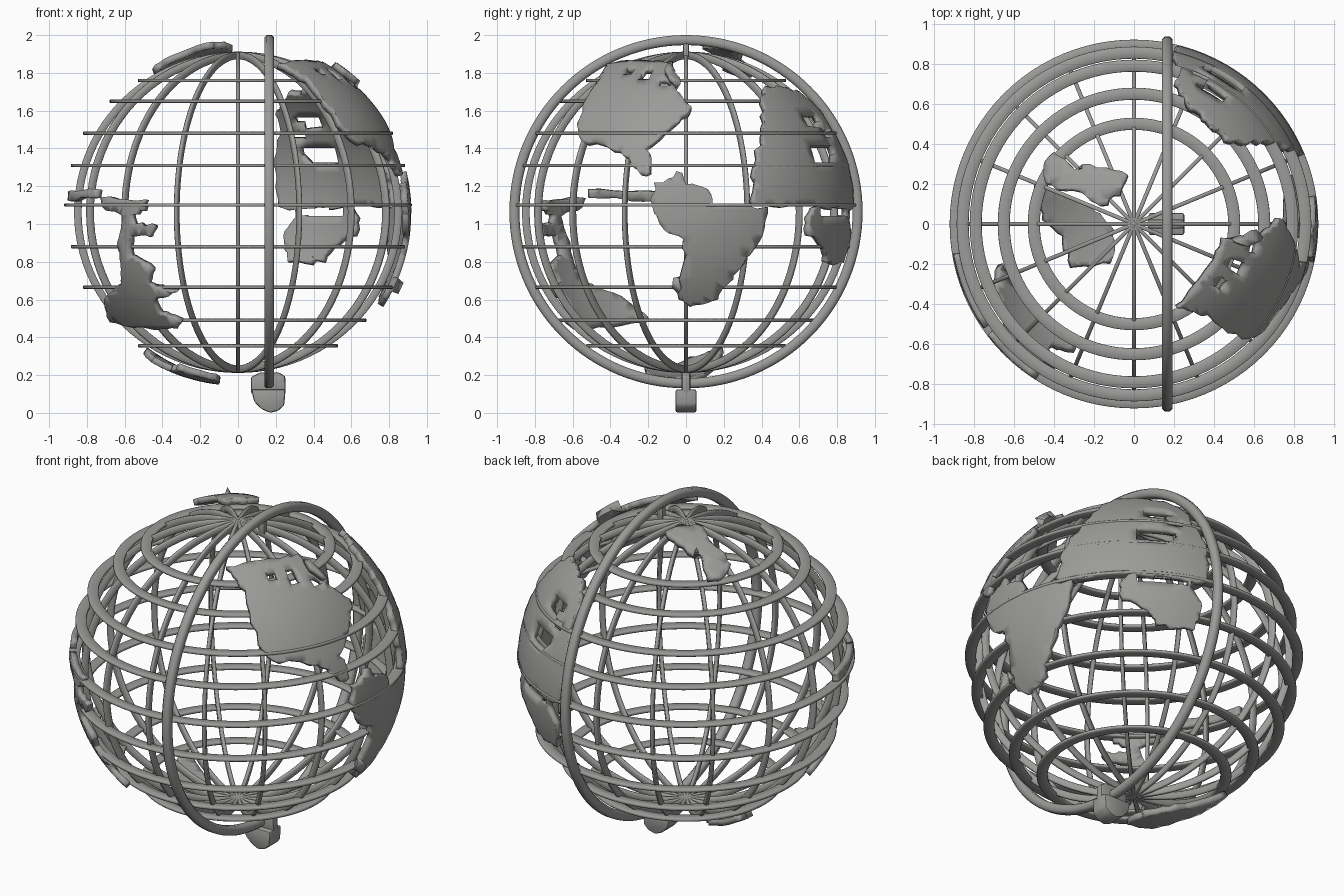
import bpy, bmesh, math, random
from mathutils import Matrix, Vector

if "Cube" in bpy.data.objects:
    bpy.data.objects.remove(bpy.data.objects["Cube"])

random.seed(4)
CZ = 1.062          # height of the globe centre
R = 0.918           # outer radius of the land plates

grey = bpy.data.materials.new("plain_grey")
grey.diffuse_color = (0.33, 0.33, 0.322, 1)
grey.use_nodes = True
grey.node_tree.nodes["Principled BSDF"].inputs["Base Color"].default_value = grey.diffuse_color


def finish(name, bm, smooth=35):
    me = bpy.data.meshes.new(name)
    bm.to_mesh(me)
    bm.free()
    ob = bpy.data.objects.new(name, me)
    bpy.context.collection.objects.link(ob)
    me.materials.append(grey)
    bpy.ops.object.select_all(action='DESELECT')
    ob.select_set(True)
    bpy.context.view_layer.objects.active = ob
    bpy.ops.object.shade_smooth_by_angle(angle=math.radians(smooth))
    return ob


def ring(name, r_in, r_out, width, matrix, chamfer, n=96):
    """Closed band with a chamfered rectangular section, turned about local z."""
    w, c = width / 2, chamfer
    prof = [(r_in + c, -w), (r_out - c, -w), (r_out, -w + c), (r_out, w - c),
            (r_out - c, w), (r_in + c, w), (r_in, w - c), (r_in, -w + c)]
    bm = bmesh.new()
    loops = []
    for i in range(n):
        a = 2 * math.pi * i / n
        loops.append([bm.verts.new(matrix @ Vector((r * math.cos(a), r * math.sin(a), z)))
                      for r, z in prof])
    for i in range(n):
        p, q = loops[i], loops[(i + 1) % n]
        for k in range(8):
            m = (k + 1) % 8
            bm.faces.new((p[k], q[k], q[m], p[m]))
    bmesh.ops.recalc_face_normals(bm, faces=bm.faces)
    return finish(name, bm, 50)


# --- latitude bands: flat horizontal rings (height, outer radius)
for i, (z, r) in enumerate([(1.76, .53), (1.65, .68), (1.48, .82), (1.31, .885), (1.10, .92),
                            (.88, .885), (.665, .82), (.49, .68), (.355, .53)]):
    ring(f"latitude_ring_{i + 1}", r - .06, r, .017, Matrix.Translation((0, 0, z)), .003)

# --- meridian ribs: eight upright hoops
for i in range(8):
    m = (Matrix.Translation((0, 0, CZ)) @ Matrix.Rotation(math.pi * i / 8, 4, 'Z')
         @ Matrix.Diagonal((1, 1, .98, 1)) @ Matrix.Rotation(math.pi / 2, 4, 'X'))
    ring(f"meridian_rib_{i + 1}", .828, .868, .02, m, .004)

# --- outer support hoop, standing in the y-z plane
ring("support_hoop", .882, .935, .052,
     Matrix.Translation((.165, 0, 1.065)) @ Matrix.Rotation(math.pi / 2, 4, 'Y'), .013, 128)


# --- foot and pivots: profiles in x-z given a depth in y
def slab(name, pts, depth, bevel):
    bm = bmesh.new()
    f = bm.faces.new([bm.verts.new((x, -depth / 2, z)) for x, z in pts])
    new = bmesh.ops.extrude_face_region(bm, geom=[f])['geom']
    bmesh.ops.translate(bm, vec=(0, depth, 0),
                        verts=[v for v in new if isinstance(v, bmesh.types.BMVert)])
    bmesh.ops.recalc_face_normals(bm, faces=bm.faces)
    bmesh.ops.bevel(bm, geom=bm.edges[:], offset=bevel, segments=2, profile=.5, affect='EDGES')
    finish(name, bm)


slab("foot_block", [(.125, .02), (.17, 0), (.215, .012), (.245, .04), (.252, .125), (.07, .125),
                    (.085, .06)], .112, .012)
slab("foot_neck", [(.07, .10), (.252, .10), (.25, .195), (.215, .215), (.12, .215), (.068, .19)],
     .045, .01)
slab("top_pivot", [(.145, 1.88), (.185, 1.88), (.185, 1.96), (.145, 1.96)], .03, .004)


# --- land plates
def side(pts, axis, sign):
    """Grid coordinates of a side view -> longitude and latitude in degrees."""
    out = []
    for u, z in pts:
        h = z - CZ
        d = sign * math.sqrt(max(0, R * R - u * u - h * h))
        x, y = (d, u) if axis == 'x' else (u, d)
        out.append((math.degrees(math.atan2(y, x)), math.degrees(math.asin(h / R))))
    return out


def on_sphere(v):
    lon, lat = math.radians(v.x), math.radians(v.y)
    return Vector((math.cos(lat) * math.cos(lon), math.cos(lat) * math.sin(lon), math.sin(lat)))


def polar(sign):
    return lambda v: Vector((v.x, v.y, sign * math.sqrt(max(0, R * R - v.x ** 2 - v.y ** 2)))) / R


def land(name, pts, lift=on_sphere, step=4.0, rough=.9, holes=()):
    # ragged coast: split every edge and shift the new points
    coast = []
    for i, p in enumerate(pts):
        a, b = Vector(p), Vector(pts[(i + 1) % len(pts)])
        coast.append(a)
        k = min(4, int((b - a).length / (rough * 3)))
        for j in range(1, k + 1):
            off = Vector((random.uniform(-rough, rough), random.uniform(-rough, rough)))
            coast.append(a.lerp(b, j / (k + 1)) + off)
    bm = bmesh.new()
    bm.faces.new([bm.verts.new((p.x, p.y, 0)) for p in coast])
    bmesh.ops.triangulate(bm, faces=bm.faces[:])
    # cut into a grid so that the plate can curve
    for ax in (0, 1):
        lo, hi = min(p[ax] for p in coast), max(p[ax] for p in coast)
        t = lo + step * .53
        while t < hi:
            co, no = [0, 0, 0], [0, 0, 0]
            co[ax], no[ax] = t, 1
            bmesh.ops.bisect_plane(bm, geom=bm.verts[:] + bm.edges[:] + bm.faces[:],
                                   plane_co=co, plane_no=no, dist=1e-5)
            t += step
    # lakes and inland seas
    gone = []
    for f in bm.faces:
        c = f.calc_center_median()
        if any(((c.x - a) / rx) ** 2 + ((c.y - b) / ry) ** 2 < 1 for a, b, rx, ry in holes):
            gone.append(f)
    bmesh.ops.delete(bm, geom=gone, context='FACES')
    for v in bm.verts:
        v.co = lift(v.co) * R
    bm.normal_update()
    if sum(f.normal.dot(f.calc_center_median()) * f.calc_area() for f in bm.faces) < 0:
        bmesh.ops.reverse_faces(bm, faces=bm.faces[:])
    bmesh.ops.translate(bm, verts=bm.verts[:], vec=(0, 0, CZ))
    ob = finish(name, bm)
    mod = ob.modifiers.new("thickness", 'SOLIDIFY')
    mod.thickness, mod.offset = .035, -1


land("north_west_land", side(
    [(-.455, 1.77), (-.577, 1.53), (-.56, 1.45), (-.35, 1.386), (-.243, 1.265), (-.19, 1.27),
     (-.19, 1.33), (-.217, 1.40), (-.095, 1.50), (.03, 1.62), (-.03, 1.69), (-.11, 1.79),
     (-.07, 1.86), (-.24, 1.87), (-.42, 1.85)], 'x', 1), step=3,
     holes=[(-22, 52, 4, 3), (-35, 55, 4, 2), (-12, 48, 3, 2)])
land("south_west_land", side(
    [(-.18, 1.10), (-.14, 1.0), (-.016, .92), (-.01, .80), (-.04, .60), (.02, .56), (.17, .60),
     (.22, .68), (.31, .79), (.365, .87), (.42, 1.015), (.434, 1.09), (.14, 1.10),
     (.116, 1.185), (0, 1.21), (-.05, 1.28), (-.095, 1.24), (-.17, 1.22)], 'x', 1))
land("isthmus_land", side([(-.52, 1.14), (-.15, 1.125), (-.15, 1.175), (-.52, 1.185)], 'x', -1),
     rough=.5)
land("eastern_land",
     [(23, 2), (24, 15), (31, 30), (35, 40), (42, 47), (55, 46), (66, 44), (74, 36), (73, 28),
      (77, 18), (76, 2), (70, 1), (71, -3), (74, -8), (72, -17), (58, -17), (55, -12),
      (46, -8), (45, -2), (50, 2)], step=3,
     holes=[(59, 33, 6, 3), (58, 20, 8, 3), (66, 27, 4, 3), (60, 0, 9, 1.6)])
land("southern_islands", side(
    [(-.73, 1.14), (-.49, 1.13), (-.50, 1.07), (-.56, 1.05), (-.55, 1.0), (-.44, .99),
     (-.465, .93), (-.57, .94), (-.57, .83), (-.455, .76), (-.476, .68), (-.32, .64),
     (-.44, .59), (-.41, .52), (-.30, .48), (-.32, .445), (-.45, .44), (-.68, .48),
     (-.71, .60), (-.62, .68), (-.62, .76), (-.64, .90), (-.61, 1.04), (-.72, 1.09)], 'y', -1),
     rough=.6)
land("arctic_land", [(-.03, .245), (-.22, .30), (-.295, .27), (-.40, .36), (-.45, .30),
                     (-.44, .20), (-.345, .17), (-.245, .145), (-.17, .09), (-.07, .145)],
     polar(1), .06, .012)
land("antarctic_land", [(-.50, .20), (-.22, .10), (-.10, -.04), (-.12, -.20), (-.32, -.22),
                        (-.36, -.06), (-.46, .02)], polar(-1), .06, .012)
